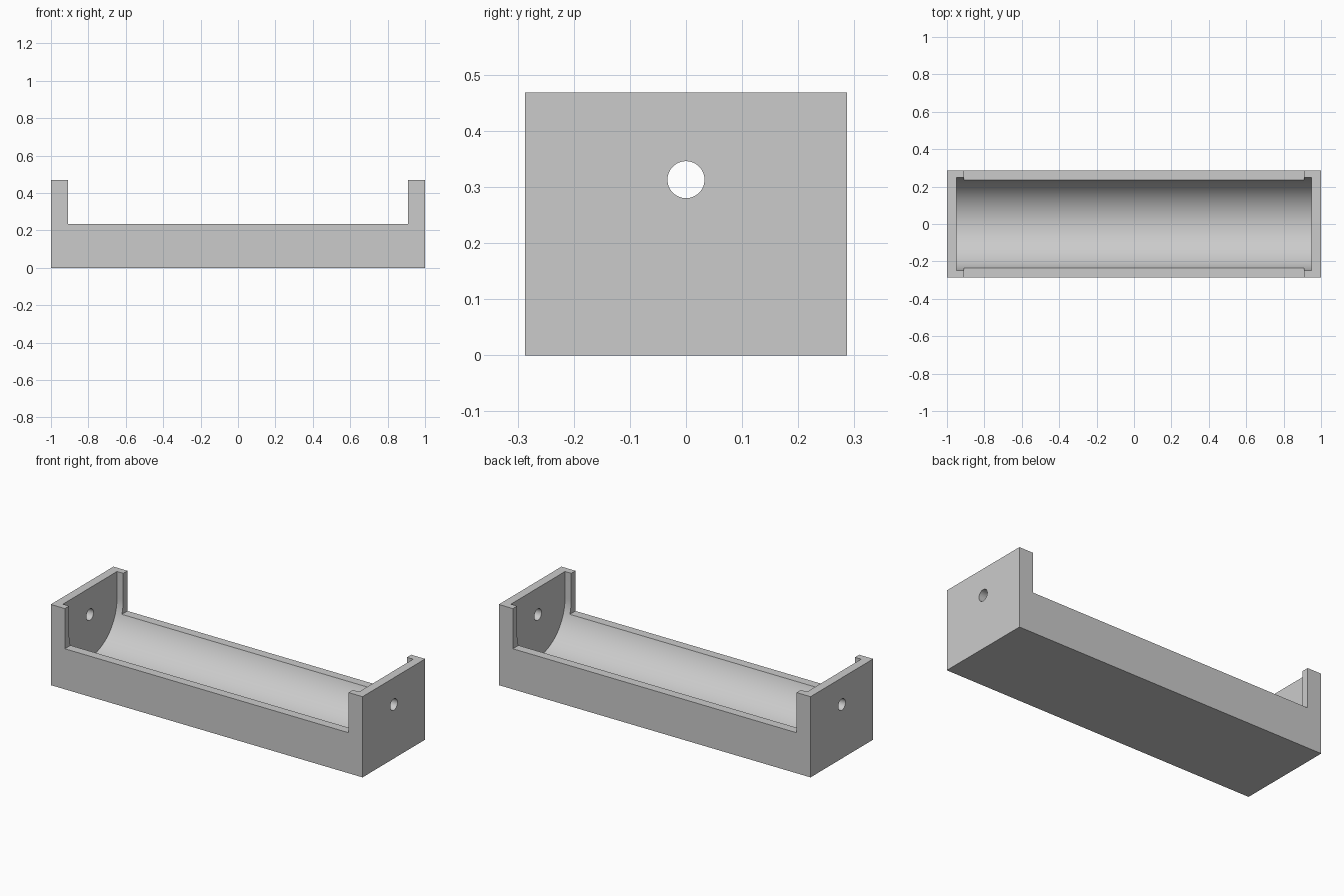
import bpy, bmesh, math

if "Cube" in bpy.data.objects:
    bpy.data.objects.remove(bpy.data.objects["Cube"], do_unlink=True)

HALF_Y, TOP, RIM = 0.287, 0.468, 0.235
AXIS_Z, TROUGH_R, HOLE_R = 0.313, 0.248, 0.033

grey = bpy.data.materials.new("plain grey")
grey.use_nodes = True
colour = (0.6, 0.6, 0.6, 1)
grey.diffuse_color = colour
grey.node_tree.nodes["Principled BSDF"].inputs["Base Color"].default_value = colour


def prism(name, profile, half_x):
    """Extrude a closed (y, z) profile along x, centred on x = 0."""
    bm = bmesh.new()
    face = bm.faces.new([bm.verts.new((-half_x, y, z)) for y, z in profile])
    moved = bmesh.ops.extrude_face_region(bm, geom=[face])["geom"]
    verts = [v for v in moved if isinstance(v, bmesh.types.BMVert)]
    bmesh.ops.translate(bm, verts=verts, vec=(2 * half_x, 0, 0))
    bmesh.ops.recalc_face_normals(bm, faces=bm.faces)
    mesh = bpy.data.meshes.new(name)
    bm.to_mesh(mesh)
    bm.free()
    mesh.materials.append(grey)
    obj = bpy.data.objects.new(name, mesh)
    bpy.context.collection.objects.link(obj)
    return obj


def rect(half_y, z0, z1):
    return [(-half_y, z0), (half_y, z0), (half_y, z1), (-half_y, z1)]


def arc(radius, start, end, steps):
    angles = [start + (end - start) * i / steps for i in range(steps + 1)]
    return [(radius * math.cos(a), AXIS_Z + radius * math.sin(a)) for a in angles]


# Solid block that becomes the tray
tray = prism("roller_tray", rect(HALF_Y, 0, TOP), 1.0)

# Cutters: lowered long sides, round-bottomed trough, axle holes
trough = arc(TROUGH_R, math.pi, 2 * math.pi, 64) + [(TROUGH_R, 0.6), (-TROUGH_R, 0.6)]
cutters = [
    prism("side_opening_cutter", rect(0.5, RIM, 0.7), 0.91),
    prism("trough_cutter", trough, 0.95),
    prism("axle_hole_cutter", arc(HOLE_R, 0, 2 * math.pi, 48)[:-1], 1.2),
]
bpy.context.view_layer.objects.active = tray
for cutter in cutters:
    mod = tray.modifiers.new(cutter.name, "BOOLEAN")
    mod.operation, mod.solver, mod.object = "DIFFERENCE", "EXACT", cutter
    bpy.ops.object.modifier_apply(modifier=mod.name)
    bpy.data.objects.remove(cutter, do_unlink=True)

# Smooth the trough and holes, keep the edges sharp
bpy.ops.object.select_all(action="DESELECT")
tray.select_set(True)
bpy.ops.object.shade_smooth_by_angle(angle=math.radians(30))
